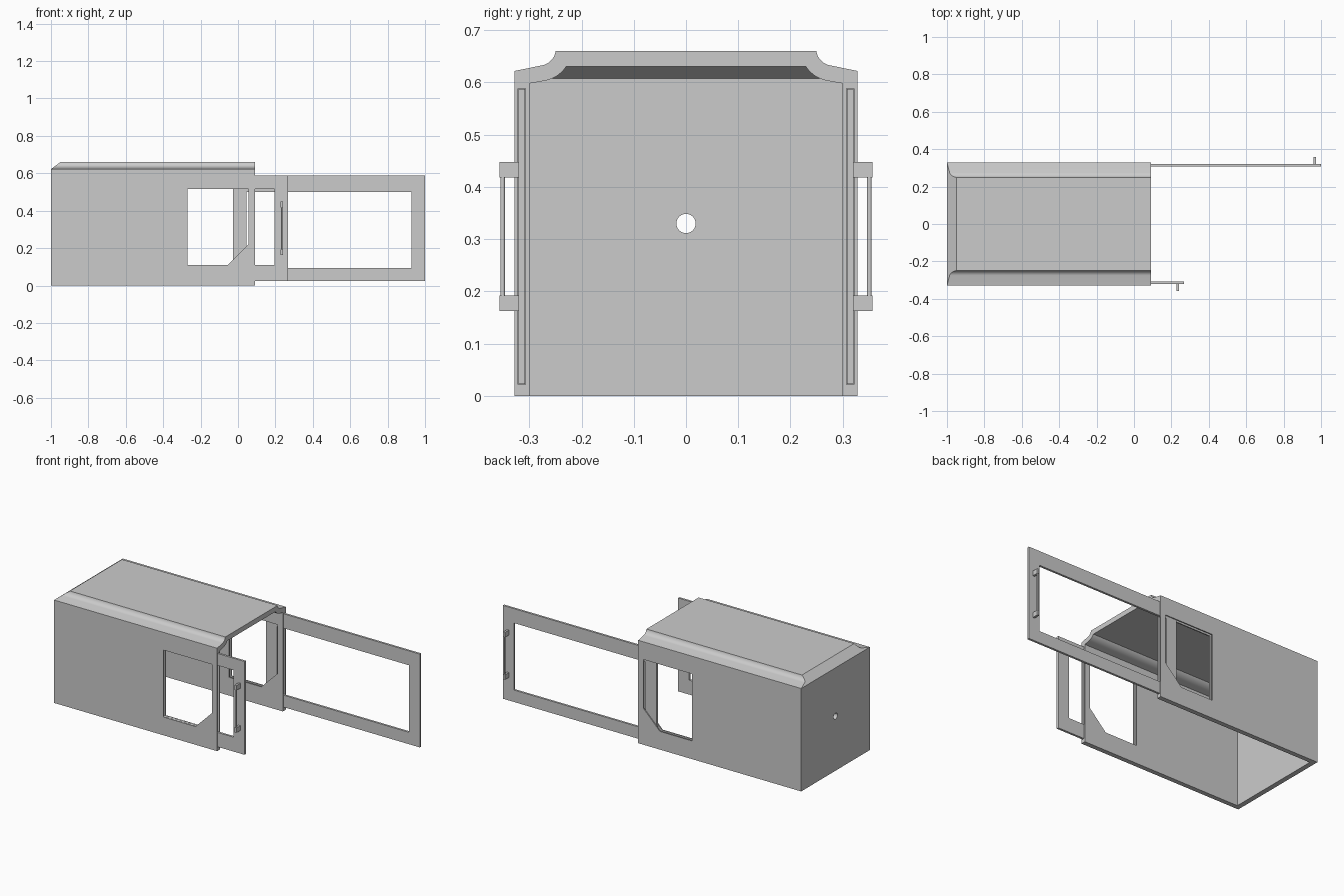
import bpy, bmesh, math
from mathutils import Vector

if "Cube" in bpy.data.objects:
    bpy.data.objects.remove(bpy.data.objects["Cube"])


def finish(name, bm):
    bmesh.ops.recalc_face_normals(bm, faces=bm.faces[:])
    me = bpy.data.meshes.new(name)
    bm.to_mesh(me)
    bm.free()
    ob = bpy.data.objects.new(name, me)
    bpy.context.collection.objects.link(ob)
    return ob


def prism(name, pts, vec, plane=None):
    """Extrude a closed outline along vec, optionally trimmed by a plane."""
    bm = bmesh.new()
    f = bm.faces.new([bm.verts.new(p) for p in pts])
    r = bmesh.ops.extrude_face_region(bm, geom=[f])
    bmesh.ops.translate(bm, vec=vec, verts=[v for v in r['geom'] if isinstance(v, bmesh.types.BMVert)])
    if plane:
        r = bmesh.ops.bisect_plane(bm, geom=bm.verts[:] + bm.edges[:] + bm.faces[:], dist=1e-5,
                                   plane_co=plane[0], plane_no=plane[1], clear_outer=True)
        bmesh.ops.holes_fill(bm, edges=[e for e in bm.edges if e.is_boundary], sides=0)
    return finish(name, bm)


def box(name, x0, x1, y0, y1, z0, z1):
    return prism(name, [(x0, y0, z0), (x1, y0, z0), (x1, y0, z1), (x0, y0, z1)], (0, y1 - y0, 0))


def cylinder(name, r, depth, loc, rot=(0, 0, 0)):
    bpy.ops.mesh.primitive_cylinder_add(vertices=32, radius=r, depth=depth, location=loc, rotation=rot)
    bpy.context.object.name = name
    return bpy.context.object


def cut(ob, cutters):
    bpy.context.view_layer.objects.active = ob
    for c in cutters:
        m = ob.modifiers.new("cut", 'BOOLEAN')
        m.operation, m.solver, m.object = 'DIFFERENCE', 'EXACT', c
        bpy.ops.object.modifier_apply(modifier=m.name)
        bpy.data.objects.remove(c)


def smooth(ob):
    bpy.ops.object.select_all(action='DESELECT')
    ob.select_set(True)
    bpy.context.view_layer.objects.active = ob
    bpy.ops.object.shade_smooth_by_angle(angle=math.radians(25))


def section(x, half, z_foot, z_eave, z_roof, r):
    """Cross-section with coved roof edges; both coves share one centre."""
    cy, cz = 0.282, 0.665
    a0 = math.pi + math.asin((cz - z_roof) / r)
    a1 = math.radians(258.5)
    side = [(half, z_foot), (half, z_eave)]
    for i in range(13):
        a = a1 + (a0 - a1) * i / 12
        side.append((cy + r * math.cos(a), cz + r * math.sin(a)))
    return [(x, y, z) for y, z in side] + [(x, -y, z) for y, z in reversed(side)]


# Hollow body: outer and inner solids, each with a sloped rear roof edge
slope = Vector((-0.038, 0, 0.05)).normalized()
co = Vector((-1, 0, 0.622))
body = prism("body_shell", section(-1, 0.328, 0, 0.622, 0.66, 0.033), (1.09, 0, 0), (co, slope))
cavity = prism("cavity", section(-0.97, 0.3, -0.1, 0.598, 0.63, 0.063), (1.3, 0, 0),
               (co - slope * 0.03, slope))

# Chamfered side windows, door pockets and rear hole
window = prism("window", [(x, -0.5, z) for x, z in
               [(-0.27, 0.11), (-0.055, 0.11), (0.055, 0.22), (0.055, 0.515), (-0.27, 0.515)]], (0, 1, 0))
pockets = [box("pocket", -0.765, 0.3, min(s * 0.307, s * 0.322), max(s * 0.307, s * 0.322), 0.022, 0.588)
           for s in (-1, 1)]
hole = cylinder("hole", 0.0185, 0.2, (-1, 0, 0.33), (0, math.pi / 2, 0))
cut(body, [cavity] + pockets + [window, hole])
smooth(body)


# Sliding doors with handles; the far one is turned over about the x axis
def door(side, end, flip):
    parts = []
    frame = box(side + "_sliding_door", end - 1.027, end, -0.321, -0.308, 0.023, 0.587)
    cut(frame, [box("opening", end - 0.955, end - 0.073, -0.4, -0.2, 0.11, 0.515)])
    parts.append(frame)
    hx = end - 0.034
    for label, z in (("lower", 0.162), ("upper", 0.418)):
        parts.append(box(f"{side}_handle_{label}_bracket", hx - 0.0065, hx + 0.0065, -0.357, -0.32, z, z + 0.03))
    bar = cylinder(side + "_handle_bar", 0.0045, 0.24, (hx, -0.351, 0.305))
    smooth(bar)
    parts.append(bar)
    if flip:
        for p in parts:
            p.location.y, p.location.z = -p.location.y, 0.61 - p.location.z
            p.rotation_euler.x = math.pi


door("near", 0.268, False)
door("far", 1.0, True)
